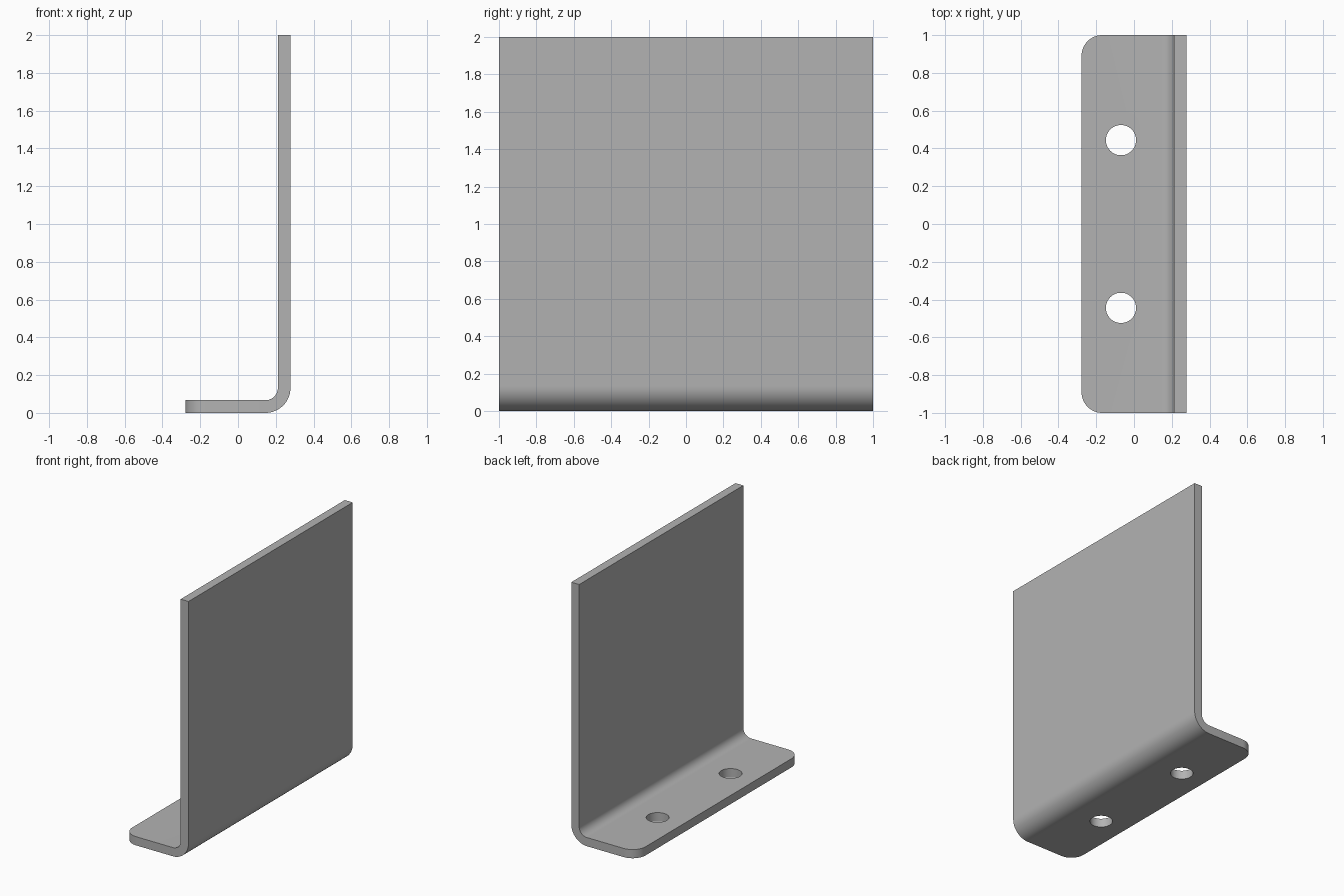
import bpy, bmesh
from math import pi, sin, cos

cube = bpy.data.objects.get("Cube")
if cube:
    bpy.data.objects.remove(cube, do_unlink=True)

HALF_X = 0.278      # half depth of the foot
THICK = 0.067       # sheet thickness
R_OUT = 0.133       # outer bend radius
R_IN = R_OUT - THICK
CORNER = 0.11       # rounded foot corners
HOLE_R, HOLE_X, HOLE_Y = 0.08, -0.069, 0.444

steel = bpy.data.materials.new("grey_steel")
steel.use_nodes = True
GREY = (0.45, 0.45, 0.45, 1)
steel.diffuse_color = GREY
steel.node_tree.nodes["Principled BSDF"].inputs["Base Color"].default_value = GREY


def bend(radius, steps=16):
    """Quarter arc from the foot up to the upright plate."""
    cx, cz = HALF_X - R_OUT, R_OUT
    angles = [-pi / 2 + pi / 2 * i / steps for i in range(steps + 1)]
    return [(cx + radius * cos(a), cz + radius * sin(a)) for a in angles]


# Bent sheet: L profile swept along y
profile = [(-HALF_X, 0)] + bend(R_OUT) + [(HALF_X, 2), (HALF_X - THICK, 2)]
profile += bend(R_IN)[::-1] + [(-HALF_X, THICK)]
bm = bmesh.new()
face = bm.faces.new([bm.verts.new((x, -1, z)) for x, z in profile])
swept = bmesh.ops.extrude_face_region(bm, geom=[face])["geom"]
bmesh.ops.translate(bm, vec=(0, 2, 0),
                    verts=[v for v in swept if isinstance(v, bmesh.types.BMVert)])
bmesh.ops.recalc_face_normals(bm, faces=bm.faces)

# Round the two free corners of the foot
corners = [e for e in bm.edges
           if all(v.co.x < -HALF_X + 0.001 for v in e.verts)
           and abs(e.verts[0].co.z - e.verts[1].co.z) > 0.01]
bmesh.ops.bevel(bm, geom=corners, offset=CORNER, offset_type='OFFSET',
                segments=12, profile=0.5, affect='EDGES')
mesh = bpy.data.meshes.new("bent_plate")
bm.to_mesh(mesh)
bm.free()
plate = bpy.data.objects.new("bent_plate", mesh)
bpy.context.collection.objects.link(plate)
mesh.materials.append(steel)

# Two mounting holes through the foot
for side in (-1, 1):
    bpy.ops.mesh.primitive_cylinder_add(vertices=48, radius=HOLE_R, depth=0.3,
                                        location=(HOLE_X, side * HOLE_Y, THICK / 2))
    cutter = bpy.context.object
    cutter.name = "hole_cutter"
    cutter.data.materials.append(steel)
    mod = plate.modifiers.new("mounting_hole", 'BOOLEAN')
    mod.operation, mod.solver, mod.object = 'DIFFERENCE', 'EXACT', cutter
    bpy.context.view_layer.objects.active = plate
    bpy.ops.object.modifier_apply(modifier=mod.name)
    bpy.data.objects.remove(cutter, do_unlink=True)

# Smooth bends, sharp sheet edges
bpy.ops.object.select_all(action='DESELECT')
plate.select_set(True)
bpy.context.view_layer.objects.active = plate
bpy.ops.object.shade_smooth_by_angle(angle=pi / 6)
